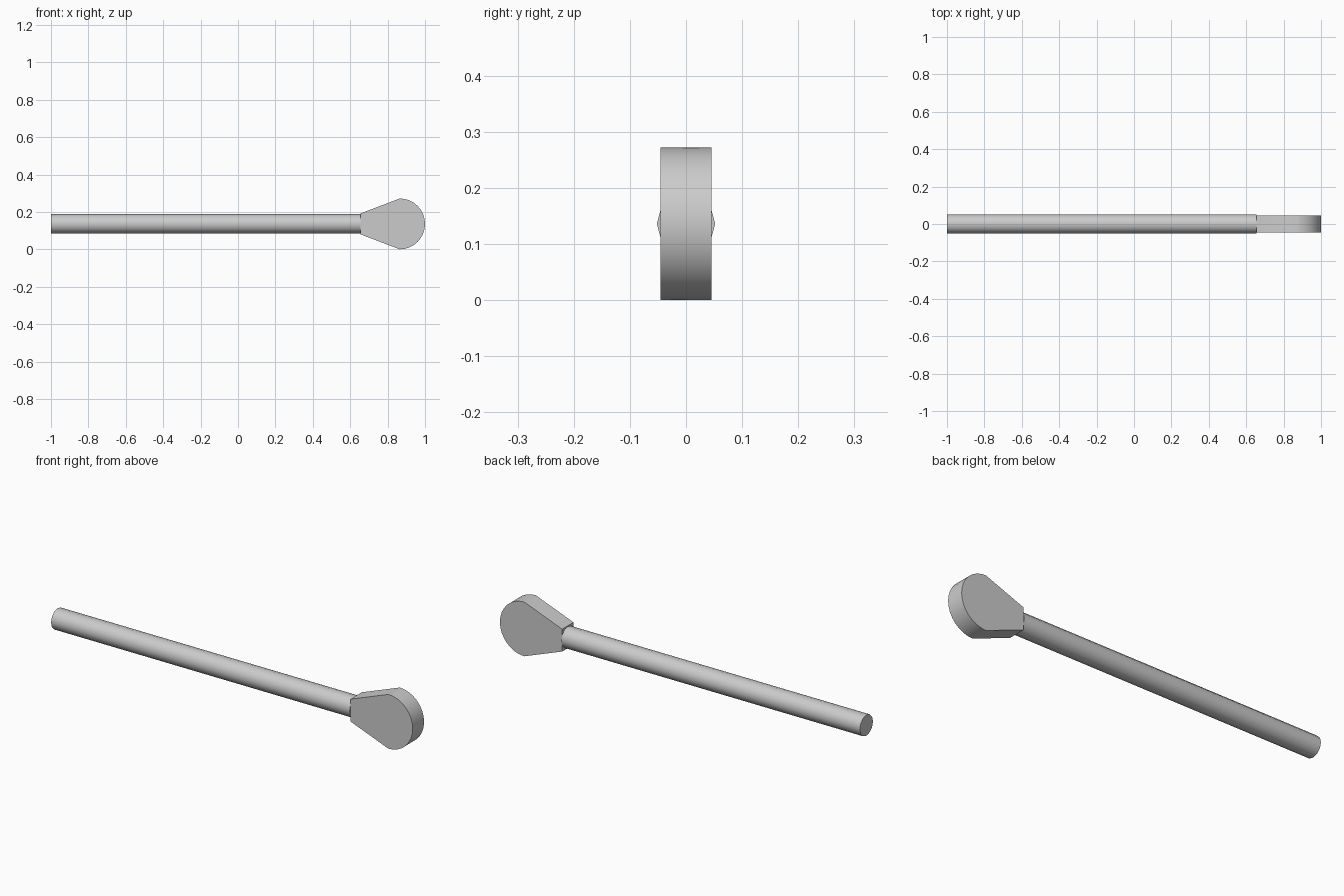
import bpy, bmesh, math
from mathutils import Matrix

cube = bpy.data.objects.get("Cube")
if cube:
    bpy.data.objects.remove(cube, do_unlink=True)

MID = 0.136        # height of the long axis
JOINT = 0.655      # where rod meets head

grey = bpy.data.materials.new("plain grey")
grey.use_nodes = True
colour = (0.6, 0.6, 0.6, 1)
grey.diffuse_color = colour
grey.node_tree.nodes["Principled BSDF"].inputs["Base Color"].default_value = colour


def add_part(name, bm):
    bmesh.ops.recalc_face_normals(bm, faces=bm.faces)
    mesh = bpy.data.meshes.new(name)
    bm.to_mesh(mesh)
    bm.free()
    mesh.materials.append(grey)
    obj = bpy.data.objects.new(name, mesh)
    bpy.context.collection.objects.link(obj)
    bpy.ops.object.select_all(action='DESELECT')
    obj.select_set(True)
    bpy.context.view_layer.objects.active = obj
    bpy.ops.object.shade_smooth_by_angle(angle=math.radians(32))
    return obj


# Twelve-sided rod lying along x
bm = bmesh.new()
bmesh.ops.create_cone(
    bm, cap_ends=True, segments=12, radius1=0.052, radius2=0.052, depth=1 + JOINT,
    matrix=Matrix.Translation(((JOINT - 1) / 2, 0, MID)) @ Matrix.Rotation(math.pi / 2, 4, 'Y'))
add_part("rod", bm)

# Flat head: tapered neck ending in a half circle, extruded through y
radius, half_neck, half_thick, steps = 0.135, 0.056, 0.045, 16
centre = 1 - radius
profile = [(JOINT, MID + half_neck), (JOINT, MID - half_neck)]
for i in range(steps + 1):
    a = -math.pi / 2 + math.pi * i / steps
    profile.append((centre + radius * math.cos(a), MID + MID * math.sin(a)))
bm = bmesh.new()
face = bm.faces.new([bm.verts.new((x, -half_thick, z)) for x, z in profile])
side = bmesh.ops.extrude_face_region(bm, geom=[face], use_keep_orig=True)
moved = [v for v in side["geom"] if isinstance(v, bmesh.types.BMVert)]
bmesh.ops.translate(bm, verts=moved, vec=(0, 2 * half_thick, 0))
add_part("head", bm)
